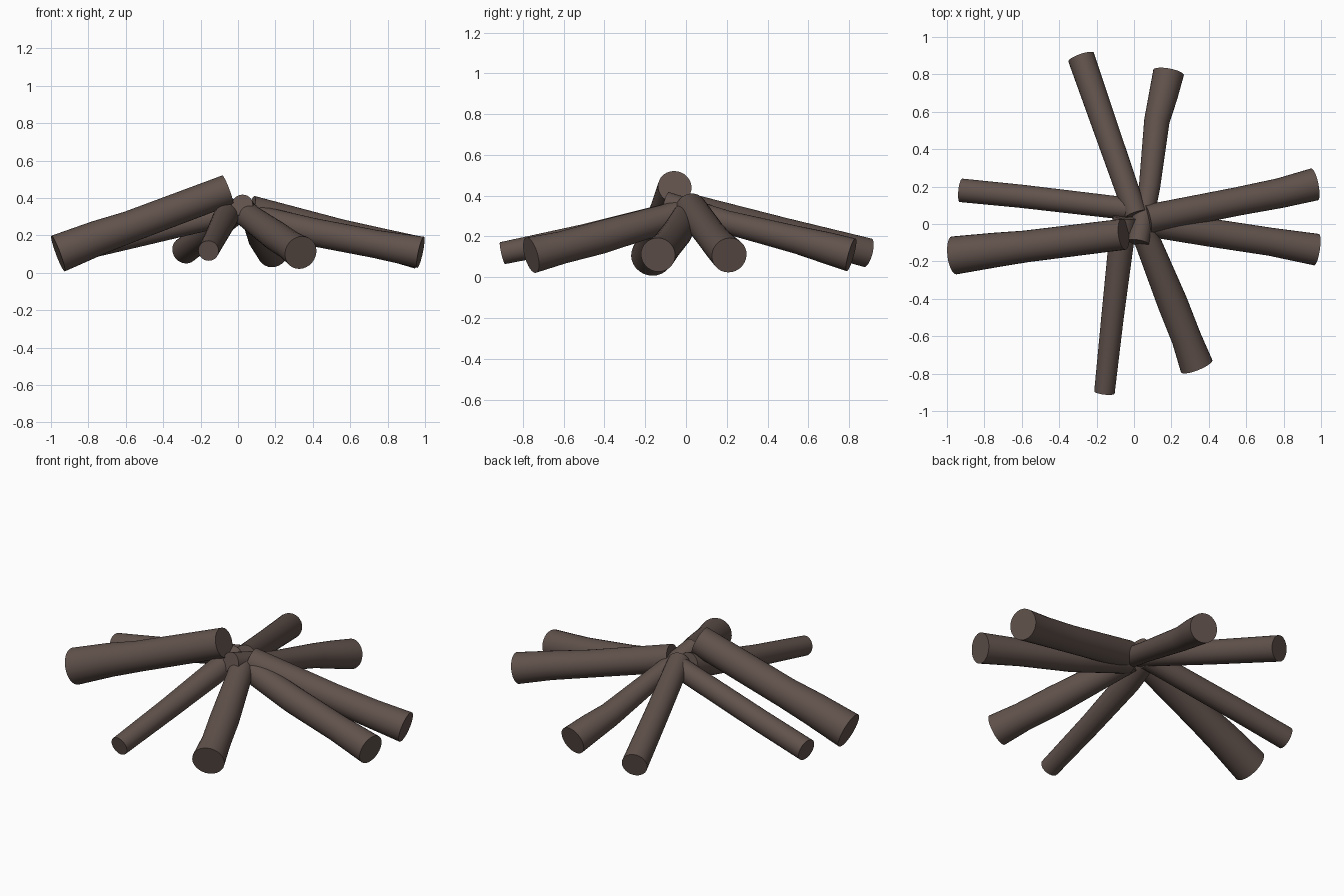
import bpy, bmesh, math
from mathutils import Vector

bark = bpy.data.materials.new("dark_brown_bark")
bark.diffuse_color = (0.12, 0.085, 0.073, 1)
SIDES = 28


def log(name, rings):
    """Loft round sections (x, y, z, radius) from outer end to inner end."""
    bm = bmesh.new()
    axis = Vector(rings[-1][:3]) - Vector(rings[0][:3])
    axis.normalize()
    u = axis.cross(Vector((0, 0, 1))).normalized()
    v = axis.cross(u)
    loops = []
    for x, y, z, r in rings:
        c = Vector((x, y, z))
        loops.append([bm.verts.new(c + r * (u * math.cos(a) + v * math.sin(a)))
                      for a in (2 * math.pi * i / SIDES for i in range(SIDES))])
    for a, b in zip(loops, loops[1:]):
        for i in range(SIDES):
            j = (i + 1) % SIDES
            bm.faces.new((a[i], a[j], b[j], b[i]))
    bm.faces.new(loops[0])
    bm.faces.new(loops[-1])
    bmesh.ops.recalc_face_normals(bm, faces=bm.faces)
    me = bpy.data.meshes.new(name)
    bm.to_mesh(me)
    bm.free()
    ob = bpy.data.objects.new(name, me)
    me.materials.append(bark)
    bpy.context.collection.objects.link(ob)
    bpy.ops.object.select_all(action='DESELECT')
    ob.select_set(True)
    bpy.context.view_layer.objects.active = ob
    bpy.ops.object.shade_smooth_by_angle(angle=math.radians(40))


# Logs leaning together, listed by where their outer end lies
log("left_front_log", [(-0.962, -0.168, 0.103, 0.102), (-0.75, -0.14, 0.187, 0.093),
                       (-0.58, -0.12, 0.246, 0.085), (-0.055, -0.055, 0.443, 0.083)])
log("left_back_log", [(-0.925, 0.18, 0.11, 0.063), (-0.6, 0.148, 0.185, 0.062),
                      (-0.02, 0.08, 0.32, 0.06)])
log("right_back_log", [(0.965, 0.212, 0.108, 0.087), (0.78, 0.165, 0.155, 0.08),
                       (0.55, 0.12, 0.21, 0.076), (0.07, 0.025, 0.335, 0.078)])
log("right_front_log", [(0.976, -0.137, 0.11, 0.085), (0.73, -0.095, 0.155, 0.075),
                        (0.4, -0.045, 0.218, 0.075), (0.04, 0.005, 0.31, 0.066)])
log("back_left_log", [(-0.283, 0.892, 0.12, 0.072), (-0.14, 0.48, 0.225, 0.067),
                      (0.01, 0.05, 0.34, 0.062)])
log("back_right_log", [(0.185, 0.81, 0.11, 0.083), (0.155, 0.68, 0.147, 0.077),
                       (0.122, 0.55, 0.182, 0.068), (0.083, 0.2, 0.27, 0.057),
                       (0.022, -0.1, 0.362, 0.058)])
log("front_left_log", [(-0.158, -0.9, 0.118, 0.055), (-0.115, -0.5, 0.2, 0.06),
                       (-0.072, -0.13, 0.285, 0.067), (-0.045, 0.04, 0.335, 0.066)])
log("front_right_log", [(0.335, -0.76, 0.108, 0.09), (0.28, -0.61, 0.145, 0.08),
                        (0.205, -0.42, 0.195, 0.081), (0.08, -0.11, 0.285, 0.07),
                        (0.03, 0.01, 0.325, 0.068)])
